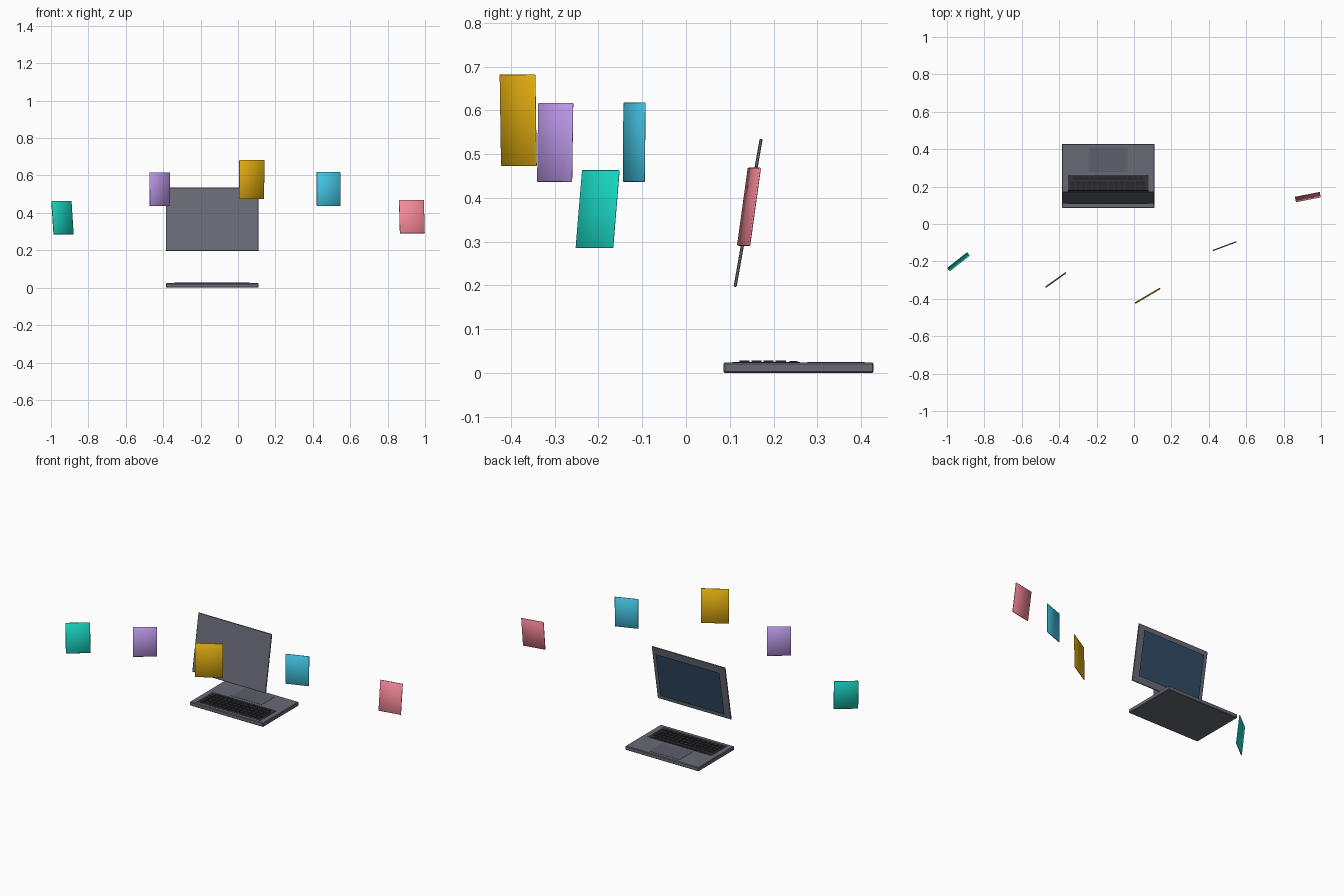
import bpy, bmesh, math
from mathutils import Matrix, Vector

if "Cube" in bpy.data.objects:
    bpy.data.objects.remove(bpy.data.objects["Cube"])


def material(name, rgb):
    m = bpy.data.materials.new(name)
    m.diffuse_color = (*rgb, 1)
    m.use_nodes = True
    m.node_tree.nodes["Principled BSDF"].inputs["Base Color"].default_value = m.diffuse_color
    return m


def finish(name, bm, mat, loc=(0, 0, 0), rot=(0, 0, 0)):
    me = bpy.data.meshes.new(name)
    bm.to_mesh(me)
    bm.free()
    me.materials.append(mat)
    ob = bpy.data.objects.new(name, me)
    ob.location, ob.rotation_euler = loc, rot
    bpy.context.collection.objects.link(ob)
    return ob


def add_box(bm, size, centre=(0, 0, 0)):
    m = Matrix.Translation(centre) @ Matrix.Diagonal((*size, 1))
    return bmesh.ops.create_cube(bm, size=1, matrix=m)


def box(name, size, loc, mat, rot=(0, 0, 0), bevel=0, smooth=False):
    bm = bmesh.new()
    add_box(bm, size)
    if bevel:
        bmesh.ops.bevel(bm, geom=bm.edges[:], offset=bevel, segments=1, affect='EDGES')
    for f in bm.faces:
        f.smooth = smooth
    return finish(name, bm, mat, loc, rot)


casing = material("casing_grey", (0.14, 0.145, 0.18))
dark = material("key_black", (0.022, 0.022, 0.027))
well = material("well_black", (0.035, 0.035, 0.042))
pad = material("pad_grey", (0.11, 0.115, 0.14))
glass = material("screen_blue", (0.03, 0.07, 0.13))

CX = -0.138

# Laptop base, keyboard well and trackpad (the user sits on the +y side)
box("laptop_base", (0.495, 0.343, 0.024), (CX, 0.2575, 0.012), casing, bevel=0.003)
box("keyboard_well", (0.43, 0.155, 0.002), (CX, 0.1835, 0.0245), well)
box("trackpad", (0.205, 0.13, 0.002), (CX, 0.343, 0.0242), pad)

# Keys: four even rows and a row with a space bar
bm = bmesh.new()
cols, pitch = 14, 0.029
for r in range(4):
    for c in range(cols):
        x = CX + (c - (cols - 1) / 2) * pitch
        add_box(bm, (0.024, 0.023, 0.004), (x, 0.134 + r * 0.0275, 0.0262))
for s in (-1, 1):
    for c in range(4):
        add_box(bm, (0.024, 0.018, 0.003), (CX + s * (3.5 + c) * pitch - s * pitch * 0.5, 0.2455, 0.0258))
add_box(bm, (0.14, 0.018, 0.003), (CX, 0.2455, 0.0258))
finish("keys", bm, dark)

# Floating lid, leaning over the base, with a separate screen sheet
tilt = math.radians(-10)
lid_centre = Vector((CX, 0.142, 0.366))
box("laptop_lid", (0.495, 0.007, 0.343), lid_centre, casing, (tilt, 0, 0), 0.0015)
bm = bmesh.new()
bmesh.ops.create_grid(bm, x_segments=1, y_segments=1, size=0.5,
                      matrix=Matrix.Rotation(math.radians(-90), 4, 'X')
                      @ Matrix.Diagonal((0.43, 0.276, 1, 1)))
normal = Matrix.Rotation(tilt, 3, 'X') @ Vector((0, 1, 0))
finish("screen", bm, glass, lid_centre + normal * 0.017, (tilt, 0, 0))

# Floating cards: colour, left end, right end, (bottom, top), lean in degrees
cards = [
    ("teal", (0.01, 0.70, 0.56), (-0.992, -0.244), (-0.885, -0.160), (0.285, 0.464), 6),
    ("purple", (0.55, 0.34, 0.88), (-0.473, -0.338), (-0.364, -0.260), (0.437, 0.617), 1),
    ("yellow", (0.83, 0.46, 0.006), (0.006, -0.423), (0.140, -0.344), (0.473, 0.682), -1),
    ("blue", (0.06, 0.60, 0.83), (0.421, -0.142), (0.547, -0.095), (0.437, 0.618), 0.5),
    ("pink", (0.92, 0.25, 0.32), (0.863, 0.131), (0.996, 0.157), (0.290, 0.470), 8),
]
for name, rgb, a, b, (z0, z1), lean in cards:
    dx, dy = b[0] - a[0], b[1] - a[1]
    box(name + "_card", (math.hypot(dx, dy), 0.005, z1 - z0),
        ((a[0] + b[0]) / 2, (a[1] + b[1]) / 2, (z0 + z1) / 2),
        material(name, rgb), (math.radians(-lean), 0, math.atan2(dy, dx)), 0.0015, True)
